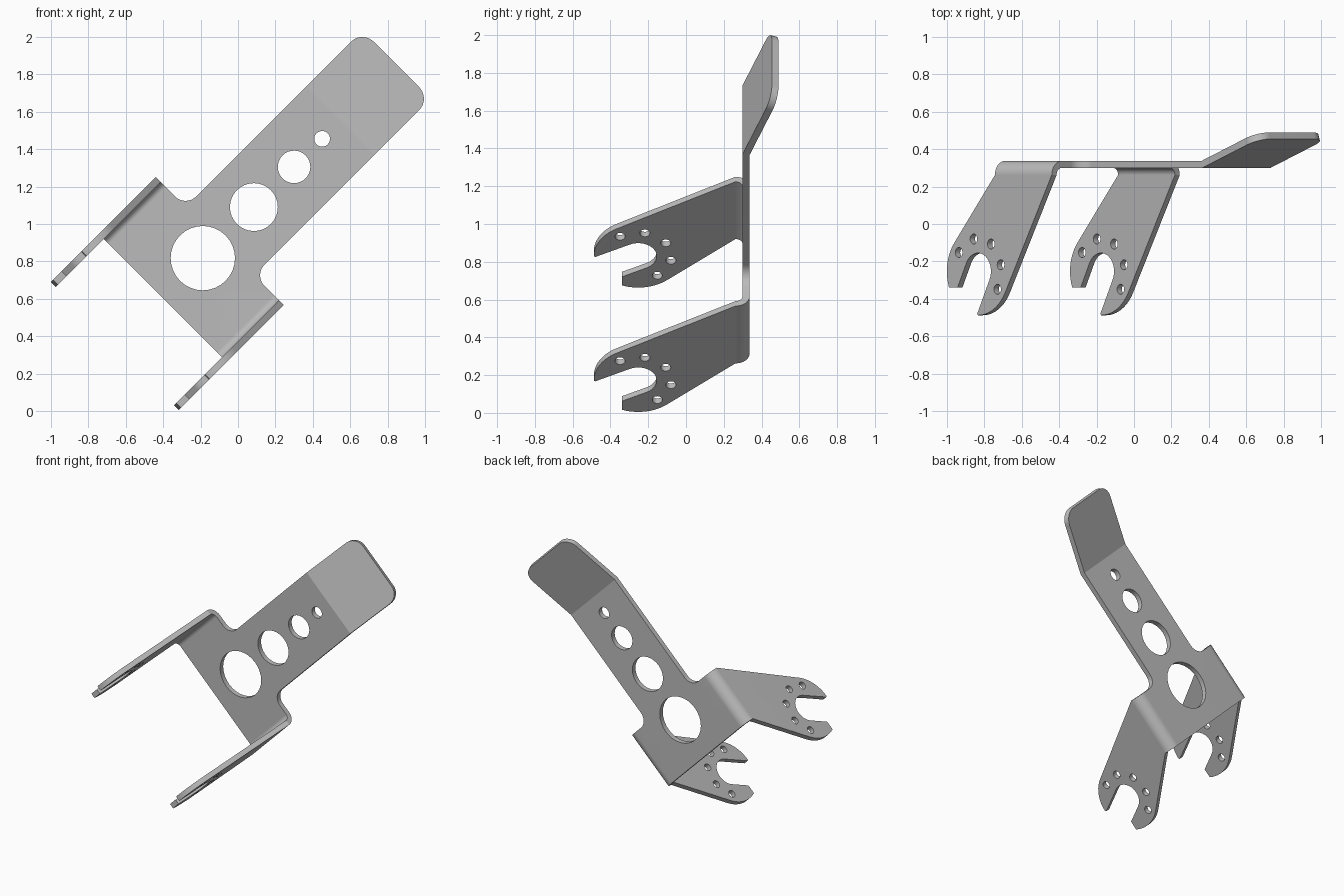
import bpy, bmesh
from math import sin, cos, tan, pi, radians, sqrt, acos, atan2, hypot
from mathutils import Vector

cube = bpy.data.objects.get("Cube")
if cube:
    bpy.data.objects.remove(cube)

T = 0.037                            # sheet thickness
FRONT_Y = 0.30                       # front face of the back plate
U0, U1, U_END = 0.1435, 0.573, 1.91  # along the strap: bottom, shoulder, end
STRAP_HALF, FILLET, CORNER = 0.258, 0.08, 0.09
V_MID = 0.711                        # strap centre line
S0, R_IN = 0.409, 0.038              # where the leg folds start, inner radius
L = 0.088                            # length of sheet used by a leg fold
FOLD_Y = FRONT_Y - R_IN
U_BEND, TILT = 1.485, radians(20)    # tilted tab at the strap end
STEPS = 8
CLAW = Vector((0.015, -0.253))       # claw centre in leg coordinates (u, y)
CLAW_R, SLOT_R = 0.235, 0.098
SLOT_TILT = radians(27)


def arc(c, r, a, b, n):
    return [(c[0] + r * cos(a + (b - a) * i / n), c[1] + r * sin(a + (b - a) * i / n))
            for i in range(n + 1)]


def circle(c, r, n=32):
    return arc(c, r, 0, 2 * pi, n)[:-1]


def unfold(points):
    """Leg points (u, y) to flat sheet points (u, s)."""
    return [(u, S0 + L + FOLD_Y - y) for u, y in points]


def tangent_angle(u, side):
    """Angle on the claw circle touched by a line from the fold edge."""
    du, dy = u - CLAW.x, FOLD_Y - CLAW.y
    return atan2(dy, du) + side * acos(CLAW_R / hypot(du, dy))


# Leg outline: rear edge, claw with tilted slot, front edge
short_y, long_y = -0.34, -0.48
slot = arc(CLAW, SLOT_R, pi - SLOT_TILT, -SLOT_TILT, 20)


def wall_end(start, y):
    return (start[0] + (y - start[1]) * tan(SLOT_TILT), y)


short_angle = pi + acos(sqrt(1 - ((short_y - CLAW.y) / CLAW_R) ** 2))
leg = [(U0, FOLD_Y)]
leg += arc(CLAW, CLAW_R, tangent_angle(U0, 1), short_angle, 10)
leg += [wall_end(slot[0], short_y)] + slot + [wall_end(slot[-1], long_y)]
leg += arc(CLAW, CLAW_R, -pi / 2, tangent_angle(U1, -1), 10)
leg += [(U1, FOLD_Y)]

# Flat pattern: one half, then mirrored
tab_end = U_BEND + (U_END - U_BEND) / cos(TILT)
half = unfold(leg)
half += arc((U1 + FILLET, STRAP_HALF + FILLET), FILLET, pi, 1.5 * pi, 8)
half += arc((tab_end - CORNER, STRAP_HALF - CORNER), CORNER, pi / 2, 0, 8)
outline = half + [(u, -s) for u, s in reversed(half)]

# Holes: four down the strap, five around each claw
loops = [outline]
for u, r in ((0.445, 0.172), (0.831, 0.128), (1.135, 0.087), (1.347, 0.042)):
    loops.append(circle((u, 0), r))
for i in range(5):
    a = radians(145 - 44.5 * i)
    hole = unfold(circle(CLAW + Vector((cos(a), sin(a))) * 0.176, 0.027, 24))
    loops += [hole, [(u, -s) for u, s in hole]]

bm = bmesh.new()
for loop in loops:
    vs = [bm.verts.new((u, s, 0)) for u, s in loop]
    for a, b in zip(vs, vs[1:] + vs[:1]):
        bm.edges.new((a, b))
bmesh.ops.triangle_fill(bm, use_beauty=True, use_dissolve=False, edges=bm.edges[:],
                        normal=(0, 0, 1))


# Score the sheet along the fold lines
def score(point, normal):
    bmesh.ops.bisect_plane(bm, geom=bm.verts[:] + bm.edges[:] + bm.faces[:],
                           dist=1e-5, plane_co=point, plane_no=normal)


score((U_BEND, 0, 0), (1, 0, 0))
for k in range(STEPS + 1):
    for side in (-1, 1):
        score((0, side * (S0 + L * k / STEPS), 0), (0, 1, 0))

# Give the sheet its thickness
grown = bmesh.ops.extrude_face_region(bm, geom=bm.faces[:], use_keep_orig=True)["geom"]
for v in grown:
    if isinstance(v, bmesh.types.BMVert):
        v.co.z = T


def fold(u, s, t):
    """Flat sheet position to folded, tilted position."""
    side, s = (1 if s > 0 else -1), abs(s)
    y, v = FRONT_Y + t, s
    if s > S0:
        angle = min((s - S0) / L, 1) * pi / 2
        v = S0 + (R_IN + t) * sin(angle)
        y = FOLD_Y + (R_IN + t) * cos(angle) - max(s - S0 - L, 0)
    d = u - U_BEND
    if d > 1e-4:
        u = U_BEND + d * cos(TILT) - t * sin(TILT)
        y = FRONT_Y + d * sin(TILT) + t * cos(TILT)
    elif d > -1e-4:
        u -= t * tan(TILT / 2)
    v = V_MID + side * v
    return Vector(((u - v) / sqrt(2), y, (u + v) / sqrt(2)))


for v in bm.verts:
    v.co = fold(*v.co)
bmesh.ops.recalc_face_normals(bm, faces=bm.faces[:])

mesh = bpy.data.meshes.new("folded_bracket")
bm.to_mesh(mesh)
bm.free()
bracket = bpy.data.objects.new("folded_bracket", mesh)
bpy.context.collection.objects.link(bracket)

# Plain grey metal
grey = bpy.data.materials.new("grey_metal")
grey.use_nodes = True
colour = (0.5, 0.5, 0.5, 1)
grey.diffuse_color = colour
grey.node_tree.nodes["Principled BSDF"].inputs["Base Color"].default_value = colour
mesh.materials.append(grey)

# Smooth folds and holes, flat sheet faces
bpy.ops.object.select_all(action="DESELECT")
bracket.select_set(True)
bpy.context.view_layer.objects.active = bracket
bpy.ops.object.shade_smooth_by_angle(angle=radians(17))
weighted = bracket.modifiers.new("flat_faces", "WEIGHTED_NORMAL")
weighted.keep_sharp = True
